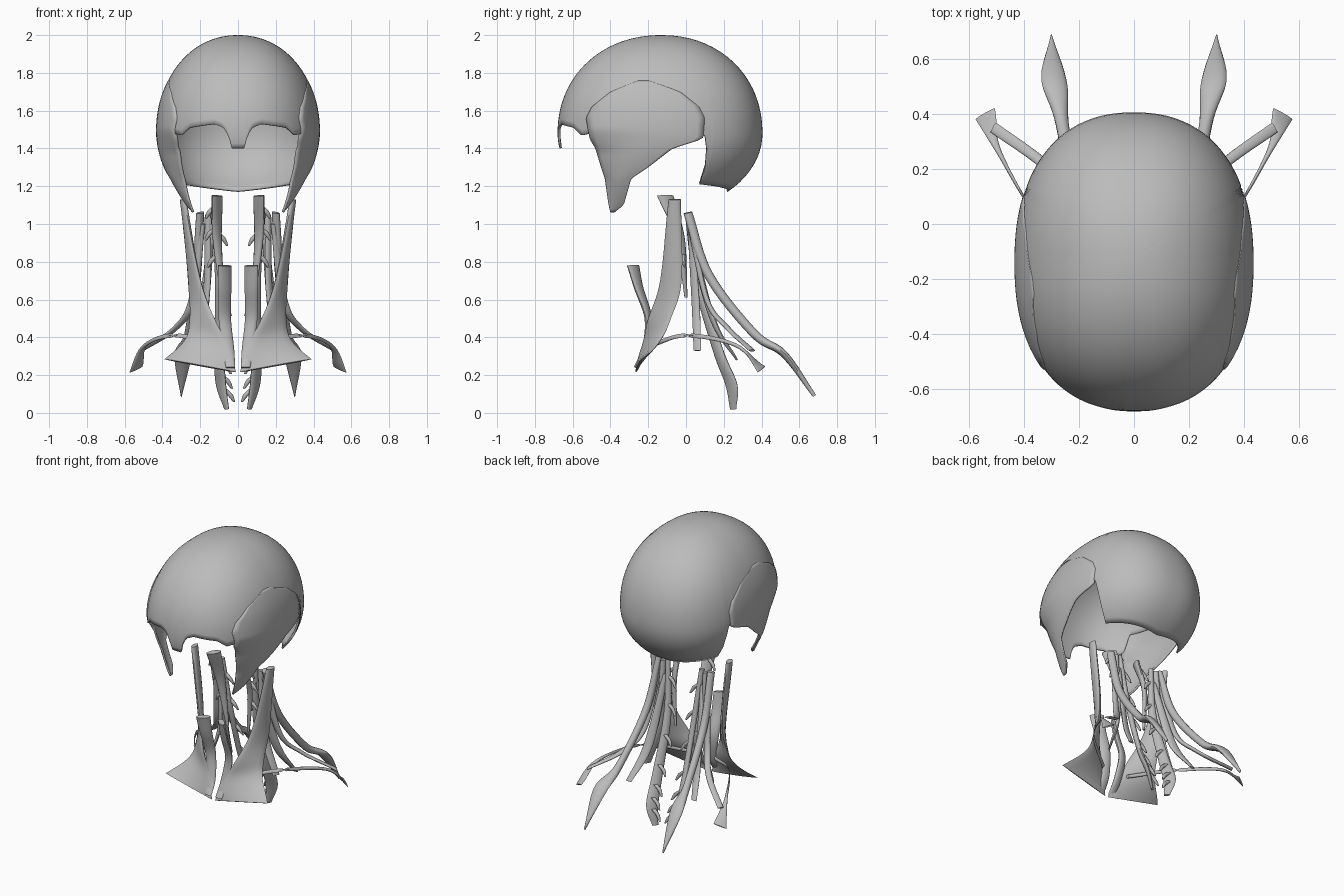
import bpy, bmesh
from math import sin, cos, acos, radians, pi, copysign
from mathutils import Vector

default_cube = bpy.data.objects.get("Cube")
if default_cube:
    bpy.data.objects.remove(default_cube)

grey = bpy.data.materials.new("plain grey")
grey.use_nodes = True
grey.diffuse_color = (0.5, 0.5, 0.5, 1)
grey.node_tree.nodes["Principled BSDF"].inputs["Base Color"].default_value = grey.diffuse_color

# Dome radii, centre and roundness in plan and in elevation
WIDTH, FRONT, BACK, POWER, RISE = 0.43, 0.55, 0.535, 2.3, 2.1
MID_Y, MID_Z, UP, DOWN = -0.13, 1.48, 0.52, 0.41


def interpolate(table, key, column=1):
    """Linear lookup in a table of rows sorted by their first value."""
    for low, high in zip(table, table[1:]):
        if key <= high[0]:
            fraction = (key - low[0]) / (high[0] - low[0])
            return low[column] + fraction * (high[column] - low[column])
    return table[-1][column]


def clamp(value):
    return min(1, max(0, value))


def finish(name, bm, mirror=True, shell=0):
    """Turn a bmesh into a smooth, optionally mirrored and thickened object."""
    bmesh.ops.recalc_face_normals(bm, faces=bm.faces)
    mesh = bpy.data.meshes.new(name)
    bm.to_mesh(mesh)
    bm.free()
    mesh.materials.append(grey)
    obj = bpy.data.objects.new(name, mesh)
    bpy.context.collection.objects.link(obj)
    if shell:
        solid = obj.modifiers.new("thickness", 'SOLIDIFY')
        solid.thickness, solid.offset = shell, -1
    if mirror:
        obj.modifiers.new("mirror", 'MIRROR').use_mirror_merge = False
    bpy.ops.object.select_all(action='DESELECT')
    obj.select_set(True)
    bpy.context.view_layer.objects.active = obj
    bpy.ops.object.shade_smooth_by_angle(angle=radians(50))


def skin(bm, rows, closed):
    """Bridge consecutive rows of vertices with quads."""
    for lower, upper in zip(rows, rows[1:]):
        size = len(lower)
        for i in range(size if closed else size - 1):
            j = (i + 1) % size
            bm.faces.new((lower[i], lower[j], upper[j], upper[i]))


def rounded(value, exponent):
    return copysign(abs(value) ** (2 / exponent), value)


# Skull cap: a dome whose rim height depends on the angle from the front;
# the sides stop behind the temple flaps
RIM = ((0, 1.4), (3, 1.4), (5, 1.47), (8, 1.51), (14, 1.53), (34, 1.51), (42, 1.47),
       (50, 1.48), (55, 1.6), (100, 1.6), (108, 1.5), (113, 1.46), (117, 1.21), (180, 1.17))


def build_cap(columns=240, steps=28):
    bm = bmesh.new()
    apex = bm.verts.new((0, MID_Y, MID_Z + UP))
    rows = [[] for step in range(steps)]
    for column in range(columns):
        turn = 2 * pi * column / columns
        degrees = 360 * column / columns
        drop = interpolate(RIM, min(degrees, 360 - degrees)) - MID_Z
        last = acos((drop / UP) ** (RISE / 2) if drop > 0 else drop / DOWN)
        reach = FRONT if cos(turn) > 0 else BACK
        for step, row in enumerate(rows):
            tilt = last * (step + 1) / steps
            upper = cos(tilt) > 0
            radius = rounded(sin(tilt), RISE if upper else 2)
            height = UP * rounded(cos(tilt), RISE) if upper else DOWN * cos(tilt)
            row.append(bm.verts.new((WIDTH * radius * rounded(sin(turn), POWER),
                                     MID_Y - reach * radius * rounded(cos(turn), POWER),
                                     MID_Z + height)))
    skin(bm, rows, True)
    for first, second in zip(rows[0], rows[0][1:] + rows[0][:1]):
        bm.faces.new((apex, first, second))
    finish("skull_cap", bm, mirror=False, shell=0.012)


build_cap()

# Temple flaps: height, front edge and back edge of each level
FLAP = ((1.06, -.4, -.38), (1.1, -.41, -.33), (1.24, -.43, -.29), (1.3, -.45, -.2),
        (1.4, -.48, -.07), (1.45, -.51, .09), (1.56, -.53, .1), (1.62, -.5, .07),
        (1.7, -.4, -.03), (1.76, -.25, -.2))


def build_flap(levels=44, across=18):
    bm = bmesh.new()
    rows = []
    bottom, top = FLAP[0][0], FLAP[-1][0]
    for level in range(levels + 1):
        z = bottom + (top - bottom) * level / levels
        front, back = (interpolate(FLAP, z, column) for column in (1, 2))
        radius = (1 - (max(0, z - MID_Z) / UP) ** RISE) ** (1 / RISE)
        # Below the widest level the flap curls in towards its tip
        narrow = 1 - 0.4 * clamp((MID_Z - z) / (MID_Z - bottom)) ** 1.8
        row = []
        for step in range(across + 1):
            u = step / across
            y = front + u * (back - front)
            reach = (FRONT if y < MID_Y else BACK) * radius
            bulge = (1 - abs((y - MID_Y) / reach) ** POWER) ** (1 / POWER)
            fold = 0.045 * (1 - u) ** 3 * clamp((1.5 - z) * 8) * clamp((z - bottom) * 6)
            raised = 0.002 + 0.006 * (1 - u) * clamp((top - z) * 8)
            row.append(bm.verts.new((WIDTH * radius * narrow * bulge + raised - fold, y, z)))
        rows.append(row)
    skin(bm, rows, False)
    finish("temple_flap", bm, shell=0.012)


build_flap()


# Neck strands: points are centre x, y, z and half width, in hundredths
def smooth_path(points, count):
    """Smooth curve through the points."""
    pts = [Vector(point) / 100 for point in points]
    pts = [pts[0] * 2 - pts[1]] + pts + [pts[-1] * 2 - pts[-2]]
    path = []
    for a, b, c, d in zip(pts, pts[1:], pts[2:], pts[3:]):
        for k in range(count):
            t = k / count
            path.append(b + (c - a) * (t / 2) + (a * 2 - b * 5 + c * 4 - d) * (t * t / 2)
                        + (b * 3 - a - c * 3 + d) * (t ** 3 / 2))
    return path + [pts[-2]]


def strand(bm, points, thick=0.014, start=0, end=0, lift=0, count=8, sides=14):
    """Flat tapering band; its width turns from start to end degrees as seen from above."""
    path = smooth_path(points, count)
    rings = []
    for i, point in enumerate(path):
        f = i / (len(path) - 1)
        along = (path[min(i + 1, len(path) - 1)] - path[max(i - 1, 0)]).to_3d()
        turn = radians(start + f * (end - start))
        wide = Vector((cos(turn), sin(turn), lift * f ** 3)) * point.w
        normal = along.cross(wide).normalized() * thick * (1 - 0.6 * f ** 3)
        rings.append([bm.verts.new(point.to_3d() + wide * cos(2 * pi * k / sides)
                                   + normal * sin(2 * pi * k / sides)) for k in range(sides)])
    skin(bm, rings, True)
    bm.faces.new(rings[0])
    bm.faces.new(rings[-1])
    return path


def add_strand(name, points, hooks=0, **shape):
    """Mirrored strand, with curled hooks growing to one side if hooks is set."""
    bm = bmesh.new()
    path = strand(bm, points, **shape)
    if hooks:
        for point in path[3:-3:4]:
            x, y, z = point.to_3d() * 100
            strand(bm, ((x, y, z + 3, 2), (x + hooks * 0.6, y, z, 1.6),
                        (x + hooks, y + 1, z - 4, 0.6)), thick=0.012, count=3, sides=8)
    finish(name, bm)


add_strand("front_neck_fan", ((29, -6, 113, 3.3), (23, -8, 70, 6.5), (19, -14, 50, 9),
                              (17, -18, 38, 12), (20, -25, 25, 19)),
           thick=0.018, start=80, end=5, lift=0.18)
add_strand("throat_strap", ((7, -28, 78, 4.5), (7, -25, 66, 4), (7, -20, 50, 3.5),
                            (5, -22, 34, 3), (4, -27, 24, 2.5)), thick=0.018, start=-40)
add_strand("shoulder_strand", ((20, 1, 106, 2), (22, 12, 73, 2.5), (26, 36, 42, 2.5),
                               (29, 52, 31, 4.7), (30, 68, 9, 0.3)), thick=0.025, start=30)
add_strand("hooked_side_cord", ((10, -18, 36, 1.2), (33, 0, 41, 1.2), (49, 26, 36, 1.2),
                                (54, 40, 23, 4)), thick=0.012, start=90, end=-30, lift=-0.4)
add_strand("outer_strand", ((19, 2, 100, 1.8), (24, 11, 60, 2.2), (33, 22, 45, 2),
                            (51, 35, 33, 2)), start=30, end=-60)
add_strand("side_strand", ((16, 2, 105, 1.8), (17, 5, 60, 2.5), (25, 6, 33, 2.3)),
           start=45, end=60)
add_strand("rear_strand", ((14, 2, 96, 1.8), (19, 14, 50, 3), (25, 27, 28, 2)),
           start=40)
add_strand("deep_front_strand", ((11, -11, 115, 5), (11, -3, 92, 3), (8, 0, 61, 1)),
           hooks=6, thick=0.018, start=-60, end=-30)
add_strand("deep_rear_strand", ((13, 1, 106, 1.5), (10, 6, 70, 2.5), (10, 17, 33, 3.5),
                                (9, 24, 15, 4), (6, 25, 2, 2)),
           hooks=-6, thick=0.018, start=40, end=55)
